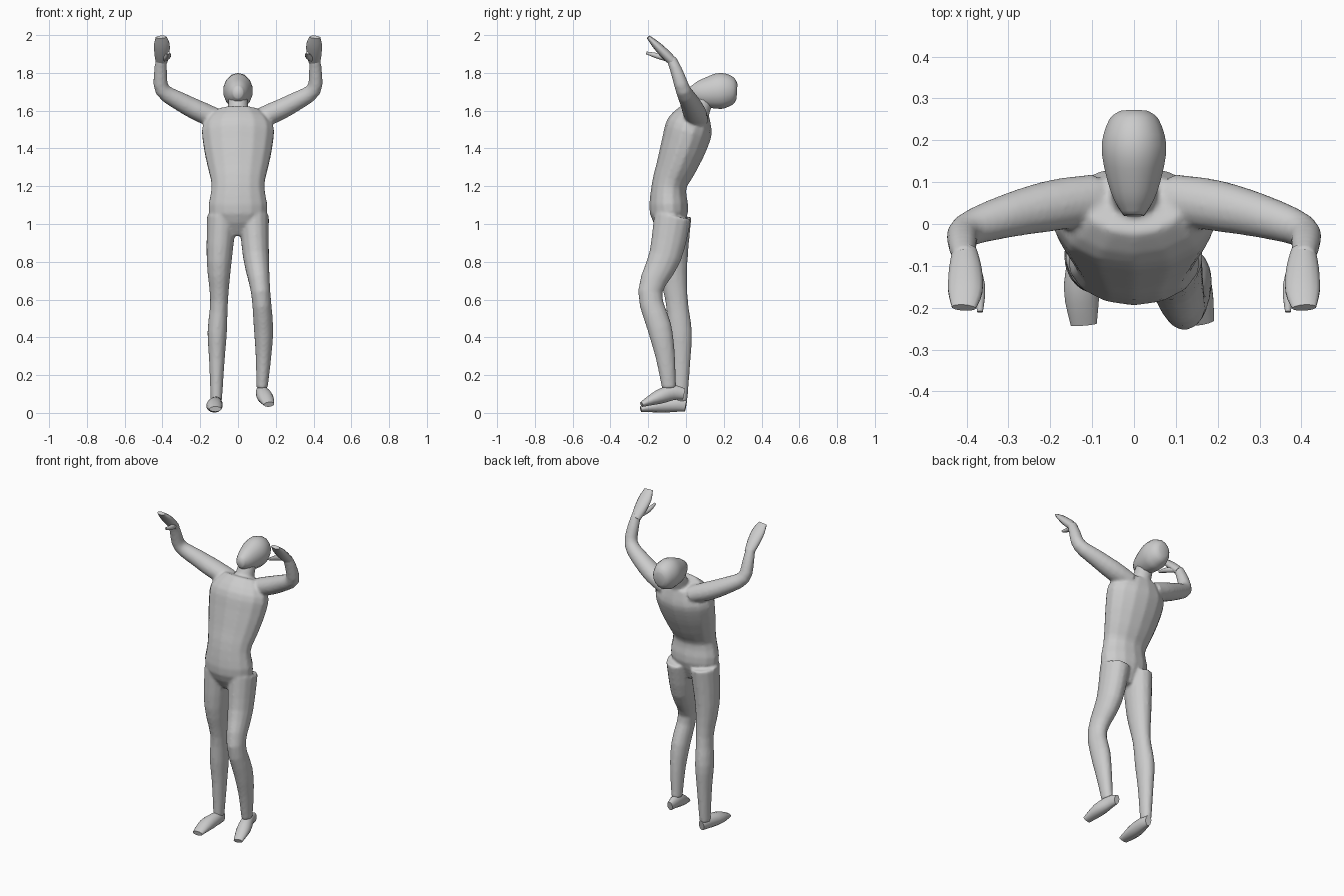
import bpy, bmesh, math
from mathutils import Vector

SIDES = 14
STEPS = 3
SIDEWAYS, FORWARD = Vector((1, 0, 0)), Vector((0, 1, 0))

cube = bpy.data.objects.get("Cube")
if cube:
    bpy.data.objects.remove(cube, do_unlink=True)


def make_material(name, color):
    material = bpy.data.materials.new(name)
    material.use_nodes = True
    material.diffuse_color = color
    shader = material.node_tree.nodes["Principled BSDF"]
    shader.inputs["Base Color"].default_value = color
    return material


grey = make_material("plain grey", (0.6, 0.6, 0.6, 1))


def smooth_path(joints):
    """Spline through joints of x, y, z, radius."""
    points = [Vector(joint) for joint in joints]
    padded = [points[0]] + points + [points[-1]]
    path = []
    for before, start, end, after in zip(padded, padded[1:], padded[2:], padded[3:]):
        pull_start, pull_end = (end - before) / 2, (after - start) / 2
        for step in range(STEPS):
            t = step / STEPS
            bend = (end - start) * 3 - pull_start * 2 - pull_end
            curl = (start - end) * 2 + pull_start + pull_end
            path.append(start + pull_start * t + bend * t**2 + curl * t**3)
    return path + [points[-1]]


def tube(joints, across, depth_start=1, depth_end=None):
    """Oval rings along a path; depth is the ratio of the second half axis."""
    if depth_end is None:
        depth_end = depth_start
    path = smooth_path(joints)
    last = len(path) - 1
    rings = []
    for i, point in enumerate(path):
        ahead, behind = path[min(i + 1, last)], path[max(i - 1, 0)]
        along = (ahead - behind).to_3d().normalized()
        u = (across - along * along.dot(across)).normalized()
        depth = depth_start + (depth_end - depth_start) * i / last
        v = along.cross(u) * depth
        turns = [math.tau * (k + 0.5) / SIDES for k in range(SIDES)]
        rings.append([point.to_3d() + (u * math.cos(a) + v * math.sin(a)) * point.w
                      for a in turns])
    return rings


def mirrored(rings):
    return [[Vector((-p.x, p.y, p.z)) for p in ring] for ring in rings]


def build(name, tubes):
    """Make one object from capped tubes."""
    bm = bmesh.new()
    for rings in tubes:
        loops = [[bm.verts.new(p) for p in ring] for ring in rings]
        for lower, upper in zip(loops, loops[1:]):
            for i in range(SIDES):
                j = (i + 1) % SIDES
                bm.faces.new((lower[i], lower[j], upper[j], upper[i]))
        bm.faces.new(loops[0][::-1])
        bm.faces.new(loops[-1])
    bmesh.ops.recalc_face_normals(bm, faces=bm.faces)
    mesh = bpy.data.meshes.new(name)
    bm.to_mesh(mesh)
    bm.free()
    mesh.materials.append(grey)
    part = bpy.data.objects.new(name, mesh)
    bpy.context.collection.objects.link(part)
    bpy.ops.object.select_all(action="DESELECT")
    part.select_set(True)
    bpy.context.view_layer.objects.active = part
    bpy.ops.object.shade_smooth_by_angle(angle=math.radians(60))
    return part


# Torso arched backward, from crotch to collar
torso = tube([
    (0, -.08, .94, .07), (0, -.09, 1.06, .157), (0, -.09, 1.2, .142),
    (0, -.05, 1.31, .165), (0, -.01, 1.42, .187), (0, .02, 1.52, .19),
    (0, .05, 1.6, .12)], SIDEWAYS, .65)
neck = tube([(0, .04, 1.53, .06), (0, .11, 1.69, .05)], SIDEWAYS)

# Left leg bends at the knee, right leg carries the weight
bent_leg = tube([
    (.085, -.07, 1.04, .08), (.095, -.11, .83, .07), (.12, -.19, .64, .052),
    (.135, -.14, .45, .052), (.135, -.11, .3, .042), (.127, -.09, .13, .03)],
    SIDEWAYS, 1.25)
straight_leg = tube([
    (-.085, -.07, 1.04, .08), (-.1, -.075, .8, .067), (-.1, -.05, .6, .048),
    (-.11, -.033, .43, .052), (-.112, -.028, .28, .042), (-.115, -.03, .06, .03)],
    SIDEWAYS, 1.25)

# Arms reach sideways and turn up at the elbow
arm = tube([
    (.09, .06, 1.55, .06), (.19, .045, 1.59, .062), (.3, .02, 1.645, .053),
    (.4, -.015, 1.71, .041), (.41, -.05, 1.81, .033), (.405, -.08, 1.88, .026)],
    FORWARD, .85, 1.1)

# Torso, neck and limbs are fused into one skin
body = build("body", [torso, neck, bent_leg, straight_leg, arm, mirrored(arm)])
fuse = body.modifiers.new("fuse", "REMESH")
fuse.mode = "VOXEL"
fuse.voxel_size = 0.009
fuse.use_smooth_shade = True
soften = body.modifiers.new("soften", "SMOOTH")
soften.factor = 0.5
soften.iterations = 5

# Head tipped back, from chin to crown
build("head", [tube([
    (0, .02, 1.697, .025), (0, .06, 1.695, .05), (0, .12, 1.697, .069),
    (0, .19, 1.705, .079), (0, .25, 1.703, .06), (0, .27, 1.702, .033)],
    SIDEWAYS, 1.2)])

# Flat hands with thumbs on the inner side
hand = tube([
    (.405, -.065, 1.855, .03), (.403, -.11, 1.9, .04),
    (.403, -.16, 1.95, .042), (.407, -.2, 1.99, .029)], SIDEWAYS, .8, .35)
thumb = tube([
    (.39, -.09, 1.875, .017), (.37, -.15, 1.89, .015), (.368, -.21, 1.906, .007)], SIDEWAYS)
build("left_hand", [hand, thumb])
build("right_hand", [mirrored(hand), mirrored(thumb)])

# Feet taper from a tall heel to flat toes
build("left_foot", [tube([
    (.122, -.01, .1, .018), (.125, -.07, .107, .032),
    (.145, -.15, .082, .042), (.165, -.235, .045, .028)], SIDEWAYS, 1.6, .5)])
build("right_foot", [tube([
    (-.11, 0, .04, .02), (-.115, -.05, .046, .033),
    (-.125, -.15, .038, .044), (-.12, -.24, .02, .032)], SIDEWAYS, 1.6, .45)])
